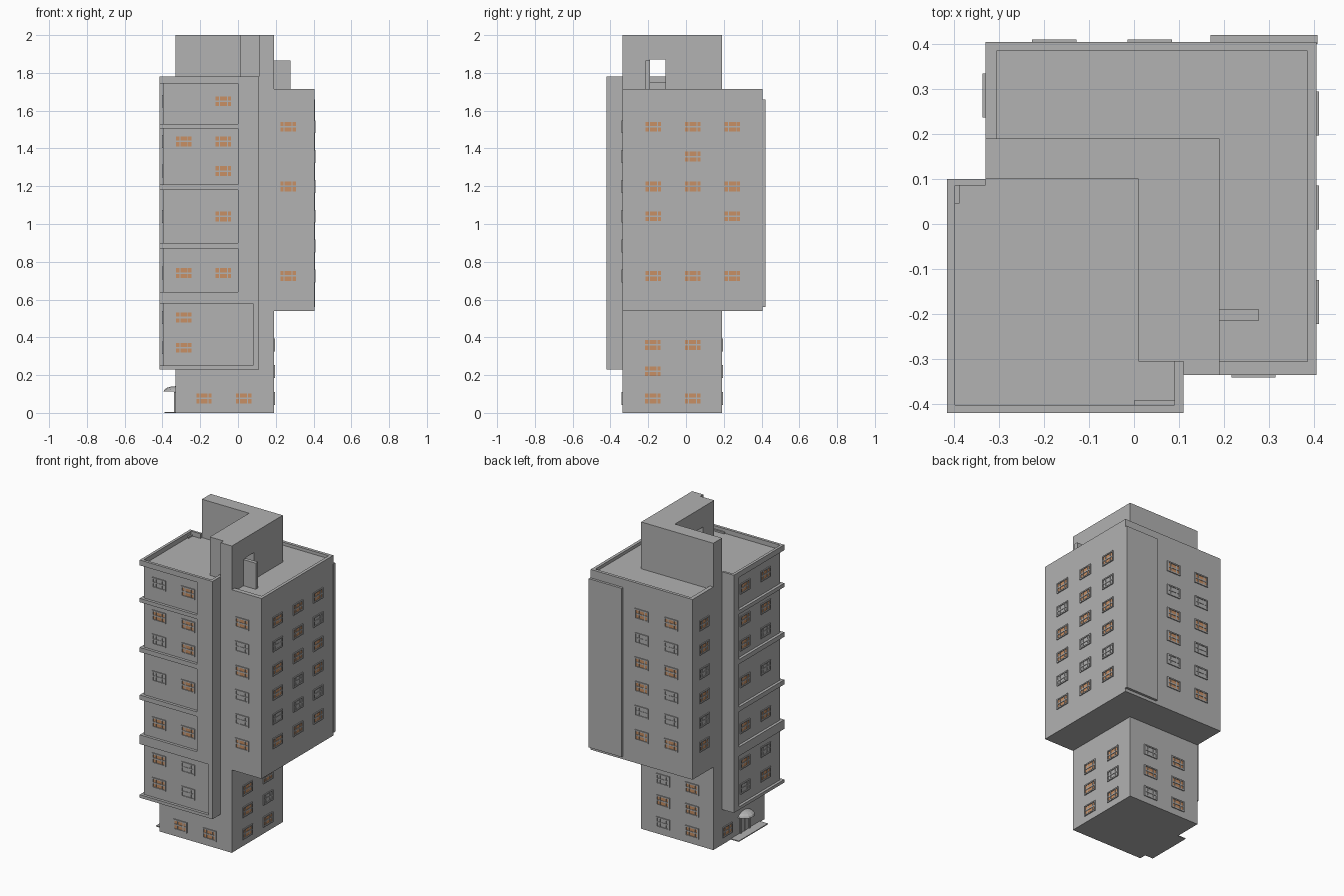
import bpy
import bmesh
from mathutils import Matrix, Vector

cube = bpy.data.objects.get("Cube")
if cube:
    bpy.data.objects.remove(cube, do_unlink=True)


def make_material(name, rgb):
    m = bpy.data.materials.new(name)
    m.use_nodes = True
    color = (*rgb, 1)
    m.diffuse_color = color
    bsdf = m.node_tree.nodes["Principled BSDF"]
    bsdf.inputs["Base Color"].default_value = color
    bsdf.inputs["Roughness"].default_value = 0.9
    return m


CONCRETE = make_material("concrete_grey", (0.445, 0.445, 0.445))
GLOW = make_material("lit_window_orange", (0.58, 0.28, 0.13))


def add_box(bm, x, y, z, mat=0):
    """Axis aligned box from three (low, high) ranges."""
    mid = Vector([(a + b) / 2 for a, b in (x, y, z)])
    size = [abs(b - a) for a, b in (x, y, z)]
    geo = bmesh.ops.create_cube(bm, size=1, matrix=Matrix.Translation(mid) @ Matrix.Diagonal((*size, 1)))
    for f in {f for v in geo["verts"] for f in v.link_faces}:
        f.material_index = mat


def finish(bm, name):
    me = bpy.data.meshes.new(name)
    bm.to_mesh(me)
    bm.free()
    ob = bpy.data.objects.new(name, me)
    bpy.context.collection.objects.link(ob)
    me.materials.append(CONCRETE)
    me.materials.append(GLOW)
    return ob


def boxes(name, *ranges):
    bm = bmesh.new()
    for r in ranges:
        add_box(bm, *r)
    return finish(bm, name)


def prism(name, outline, low, high):
    """Extrude a plan outline upwards."""
    bm = bmesh.new()
    face = bm.faces.new([bm.verts.new((x, y, low)) for x, y in outline])
    top = bmesh.ops.extrude_face_region(bm, geom=[face])["geom"]
    bmesh.ops.translate(bm, vec=(0, 0, high - low), verts=[v for v in top if isinstance(v, bmesh.types.BMVert)])
    bmesh.ops.recalc_face_normals(bm, faces=bm.faces)
    return finish(bm, name)


# Main plan lines
L, R, F, B = -0.33, 0.19, -0.335, 0.19      # core
WR, WB = 0.405, 0.404                       # upper wing, right and back
BL, BR, BF, BB = -0.415, 0.11, -0.42, 0.10  # front block

# Core and the wing wrapped around its right and back
boxes("core", ((L, R), (F, B), (0, 1.715)))
prism("upper_wing", [(R, F), (WR, F), (WR, WB), (L, WB), (L, B), (R, B)], 0.54, 1.695)
boxes("wing_parapet",
      ((0.385, WR), (F, WB), (1.69, 1.715)),
      ((L, 0.385), (0.384, WB), (1.69, 1.715)),
      ((R, 0.385), (F, -0.305), (1.69, 1.715)),
      ((L, -0.305), (B, 0.384), (1.69, 1.715)))
boxes("back_panel", ((0.17, 0.408), (0.40, 0.42), (0.56, 1.66)))

# Rooftop tower with a passage cut through its right arm
tower = prism("roof_tower", [(L, B), (L, BB), (0.01, BB), (0.01, -0.305), (BR, -0.305), (BR, F), (R, F), (R, B)],
              1.715, 2.0)
cutter = boxes("passage_cutter", ((-0.05, 0.25), (-0.19, -0.108), (1.65, 1.87)))
cutter.hide_render = True
cutter.hide_set(True)
cut = tower.modifiers.new("passage", "BOOLEAN")
cut.object = cutter
cut.operation = "DIFFERENCE"
cut.solver = "EXACT"
boxes("open_roof_door", ((R, 0.278), (-0.214, -0.19), (1.69, 1.865)))

# Front block: recessed body, ledges and corner piers
WALL_X, WALL_Y = -0.397, -0.402
boxes("front_block", ((WALL_X, BR), (WALL_Y, BB), (0.23, 1.75)))
ledges = [(0.23, 0.25), (0.58, 0.64), (0.87, 0.90), (1.18, 1.21), (1.505, 1.53)]
boxes("block_ledges", *[((BL, BR), (BF, BB), z) for z in ledges])
boxes("block_piers",
      ((0.0, BR), (BF, WALL_Y + 0.01), (0.64, 1.76)),
      ((0.08, BR), (BF, WALL_Y + 0.01), (0.25, 0.58)),
      ((BL, WALL_X + 0.01), (0.045, BB), (0.25, 1.76)))
boxes("block_parapet",
      ((BL, WALL_X), (BF, BB), (1.745, 1.78)),
      ((WALL_X, BR), (BF, WALL_Y), (1.745, 1.78)),
      ((0.09, BR), (WALL_Y, -0.305), (1.745, 1.78)),
      ((WALL_X, L), (0.085, BB), (1.745, 1.78)))


def add_window(bm, side, wall, u, z, lit):
    """Frame with two mullions and a transom in front of a thin pane."""
    sign = 1 if side in ("right", "back") else -1

    def piece(u0, u1, z0, z1, depth, mat=0):
        along = (u + u0, u + u1)
        out = tuple(sorted((wall - sign * 0.004, wall + sign * depth)))
        x, y = (along, out) if side in ("front", "back") else (out, along)
        add_box(bm, x, y, (z + z0, z + z1), mat)

    w, h, rim = 0.041, 0.026, 0.008
    piece(-w, w, -h, h, 0.001, int(lit))
    for s in (-1, 1):
        piece(*sorted((s * w, s * (w + rim))), -h - rim, h + rim, 0.006)
        piece(-w, w, *sorted((s * h, s * (h + rim))), 0.006)
        piece(s * 0.021 - 0.0025, s * 0.021 + 0.0025, -h, h, 0.004)
    piece(-w, w, -0.004, 0.004, 0.004)


def facade(name, side, wall, columns, rows, lit):
    """One word per row in lit; o marks a glowing window, x a dark one."""
    bm = bmesh.new()
    for z, word in zip(rows, lit.split()):
        for u, mark in zip(columns, word):
            add_window(bm, side, wall, u, z, mark == "o")
    finish(bm, name)


# Windows, rows from the top down
wing_rows = [1.515 - i * 0.158 for i in range(6)]
base_rows = [0.36, 0.22, 0.077]
block_rows = [1.65, 1.437, 1.28, 1.04, 0.74, 0.505, 0.345]
facade("wing_front_windows", "front", F, [0.265], wing_rows, "o x o x x o")
facade("wing_right_windows", "right", WR, [-0.173, 0.037, 0.245], wing_rows, "ooo xox ooo oxo xxx ooo")
facade("wing_back_windows", "back", WB, [-0.177, 0.035], wing_rows, "oo xx oo xo xx oo")
facade("wing_left_windows", "left", L, [0.285], wing_rows, "o o x o x o")
facade("block_front_windows", "front", WALL_Y, [-0.287, -0.077], block_rows, "xo oo xo xo oo ox ox")
facade("block_left_windows", "left", WALL_X, [-0.25, -0.04], block_rows, "oo oo xo xo oo xo ox")
facade("base_front_windows", "front", F, [-0.18, 0.03], base_rows[2:], "oo")
facade("base_right_windows", "right", R, [-0.175, 0.035], base_rows, "oo ox oo")
facade("base_back_windows", "back", B, [-0.177, 0.032], base_rows, "ox oo ox")
facade("base_left_window", "left", L, [0.047], base_rows[2:], "o")

# Entrance: step, door with frame, and half dome canopy
DOOR = -0.13
boxes("entrance_step", ((-0.388, L), (-0.29, 0.01), (0, 0.006)))
boxes("entrance_door",
      ((L - 0.003, L), (DOOR - 0.04, DOOR + 0.04), (0, 0.1)),
      ((L - 0.008, L), (DOOR - 0.05, DOOR - 0.04), (0, 0.11)),
      ((L - 0.008, L), (DOOR + 0.04, DOOR + 0.05), (0, 0.11)),
      ((L - 0.006, L), (DOOR - 0.003, DOOR + 0.003), (0, 0.11)))
bm = bmesh.new()
bmesh.ops.create_uvsphere(bm, u_segments=12, v_segments=8, radius=0.065)
for axis in ((0, 0, 1), (-1, 0, 0)):
    res = bmesh.ops.bisect_plane(bm, geom=bm.verts[:] + bm.edges[:] + bm.faces[:], plane_co=(0, 0, 0),
                                 plane_no=axis, clear_inner=True)
    rim = [e for e in res["geom_cut"] if isinstance(e, bmesh.types.BMEdge)]
    bmesh.ops.edgeloop_fill(bm, edges=[e for e in rim if e.is_boundary])
bmesh.ops.recalc_face_normals(bm, faces=bm.faces)
bmesh.ops.transform(bm, matrix=Matrix.Translation((L, DOOR, 0.112)) @ Matrix.Diagonal((1, 1, 0.45, 1)), verts=bm.verts)
finish(bm, "entrance_canopy")
